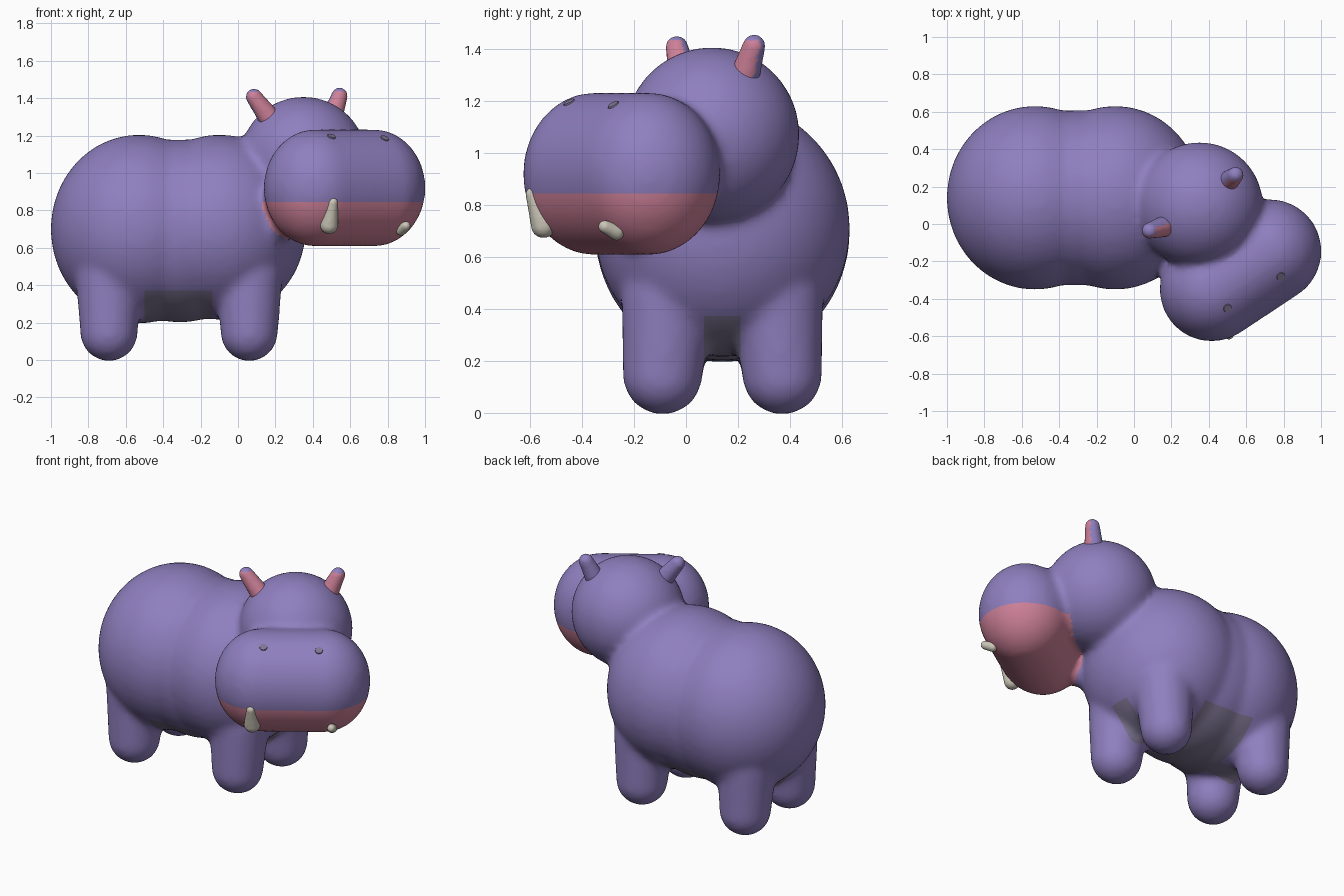
import bpy, bmesh
from mathutils import Vector, Matrix
from mathutils.bvhtree import BVHTree

cube = bpy.data.objects.get("Cube")
if cube:
    bpy.data.objects.remove(cube)


def material(name, colour):
    m = bpy.data.materials.new(name)
    m.use_nodes = True
    m.diffuse_color = (*colour, 1)
    node = next(n for n in m.node_tree.nodes if n.type == "BSDF_PRINCIPLED")
    node.inputs["Base Color"].default_value = (*colour, 1)
    node.inputs["Roughness"].default_value = 0.7
    return m


PURPLE = material("purple skin", (0.275, 0.212, 0.52))
PINK = material("pink skin", (0.62, 0.22, 0.32))
GREY = material("grey skin", (0.21, 0.18, 0.29))
IVORY = material("ivory", (0.6, 0.57, 0.48))


def ball(bm, centre, radii, seg=32):
    mat = Matrix.Translation(centre) @ Matrix.Diagonal((*radii, 1))
    bmesh.ops.create_uvsphere(bm, u_segments=seg, v_segments=seg // 2, radius=1, matrix=mat)


def limb(bm, a, b, ra, rb, squash=1.0, steps=10, seg=32):
    """Row of overlapping balls from a to b, later fused."""
    a, b = Vector(a), Vector(b)
    for i in range(steps + 1):
        t = i / steps
        r = ra + (rb - ra) * t
        ball(bm, a.lerp(b, t), (r, r, r * squash), seg)


def make_object(name, bm, mats):
    mesh = bpy.data.meshes.new(name)
    bm.to_mesh(mesh)
    bm.free()
    for m in mats:
        mesh.materials.append(m)
    ob = bpy.data.objects.new(name, mesh)
    bpy.context.collection.objects.link(ob)
    return ob


def fuse(ob, voxel, smoothing):
    """Fuse overlapping balls into one smooth skin and return it as a bmesh."""
    rem = ob.modifiers.new("fuse", "REMESH")
    rem.mode = "VOXEL"
    rem.voxel_size = voxel
    sm = ob.modifiers.new("soften", "SMOOTH")
    sm.factor = 0.5
    sm.iterations = smoothing
    bpy.context.view_layer.update()
    fused = bpy.data.meshes.new_from_object(
        ob.evaluated_get(bpy.context.evaluated_depsgraph_get()))
    bm = bmesh.new()
    bm.from_mesh(fused)
    bpy.data.meshes.remove(fused)
    ob.modifiers.clear()
    return bm


def finish(ob, bm, rule):
    bm.normal_update()
    for f in bm.faces:
        f.smooth = True
        f.material_index = rule(f)
    bm.to_mesh(ob.data)
    bm.free()


def cut(bm, co, no, test):
    """Slice a clean colour border through the faces that pass the test."""
    faces = [f for f in bm.faces if test(f.calc_center_median())]
    geom = set(faces)
    for f in faces:
        geom.update(f.verts)
        geom.update(f.edges)
    bmesh.ops.bisect_plane(bm, geom=list(geom), plane_co=co, plane_no=no, dist=1e-5)


# Main masses: trunk, head, muzzle
MUZ_A, MUZ_B = Vector((0.415, -0.35, 0.92)), Vector((0.725, -0.145, 0.92))
FACING = Vector((0.55, -0.835, 0))
MID_Y = 0.14
bm = bmesh.new()
ball(bm, (-0.53, MID_Y, 0.7), (0.472, 0.492, 0.505), 48)
ball(bm, (-0.1, MID_Y, 0.71), (0.465, 0.492, 0.495), 48)
ball(bm, (-0.31, MID_Y, 0.69), (0.46, 0.47, 0.49), 48)
ball(bm, (0.35, 0.1, 1.07), (0.34, 0.338, 0.338), 48)
limb(bm, MUZ_A, MUZ_B, 0.278, 0.278, 1.13, 8, 48)
ball(bm, (0.23, -0.2, 0.74), (0.1, 0.1, 0.11))

# Legs, splayed slightly outwards
for x in (-0.69, 0.06):
    for side in (-1, 1):
        limb(bm, (x, MID_Y + side * 0.23, 0.147), (x, MID_Y + side * 0.21, 0.45), 0.155, 0.18)
body = make_object("body", bm, (PURPLE, PINK, GREY))
bm = fuse(body, 0.02, 14)


def muzzle_reach(p):
    """Distance to the muzzle core, as a fraction of its size."""
    axis = MUZ_B - MUZ_A
    t = max(0, min(1, (p - MUZ_A).dot(axis) / axis.length_squared))
    d = p - (MUZ_A + axis * t)
    return Vector((d.x / 0.29, d.y / 0.29, d.z / 0.33)).length


JAW_Z, BELLY_Z = 0.845, 0.372
cut(bm, (0, 0, JAW_Z), (0, 0, 1), lambda p: muzzle_reach(p) < 1.2)
cut(bm, (0, 0, BELLY_Z), (0, 0, 1), lambda p: p.z < 0.5)
for x in (-0.5, -0.14):
    cut(bm, (x, 0, 0), (1, 0, 0), lambda p: p.z < BELLY_Z)
for y in (0.07, 0.21):
    cut(bm, (0, y, 0), (0, 1, 0), lambda p: p.z < BELLY_Z)


def body_colour(f):
    p = f.calc_center_median()
    if p.z < JAW_Z and muzzle_reach(p) < 1.06:
        return 1
    if p.z < BELLY_Z and (-0.5 < p.x < -0.14 or 0.07 < p.y < 0.21):
        return 2
    return 0


# Nostrils: thin discs laid on the muzzle
tree = BVHTree.FromBMesh(bm)
for name, x, y in (("right_nostril", 0.5, -0.45), ("left_nostril", 0.785, -0.28)):
    hit, normal, _, _ = tree.ray_cast(Vector((x, y, 2)), Vector((0, 0, -1)))
    nb = bmesh.new()
    place = Matrix.Translation(hit) @ normal.to_track_quat("Z", "Y").to_matrix().to_4x4()
    bmesh.ops.create_cone(nb, cap_ends=True, segments=12, radius1=0.025, radius2=0.022,
                          depth=0.008, matrix=place)
    make_object(name, nb, (GREY,))
finish(body, bm, body_colour)


# Ears: pink towards the face, purple behind and at the tip
def ear_colour(f):
    p = f.calc_center_median()
    return 1 if f.normal.dot(FACING) > 0.05 and p.z < 1.435 else 0


for name, base, tip in (("right_ear", (0.17, -0.01, 1.29), (0.085, -0.035, 1.407)),
                        ("left_ear", (0.5, 0.225, 1.29), (0.543, 0.262, 1.412))):
    eb = bmesh.new()
    limb(eb, base, tip, 0.06, 0.045, 1, 6, 16)
    ear = make_object(name, eb, (PURPLE, PINK))
    finish(ear, fuse(ear, 0.012, 3), ear_colour)

# Tusks
for name, a, b, ra, rb in (
        ("right_tusk", (0.508, -0.592, 0.842), (0.487, -0.548, 0.722), 0.027, 0.05),
        ("left_tusk", (0.898, -0.313, 0.717), (0.872, -0.268, 0.695), 0.026, 0.032)):
    tb = bmesh.new()
    limb(tb, a, b, ra, rb, 1, 8, 16)
    tusk = make_object(name, tb, (IVORY,))
    finish(tusk, fuse(tusk, 0.008, 5), lambda f: 0)
